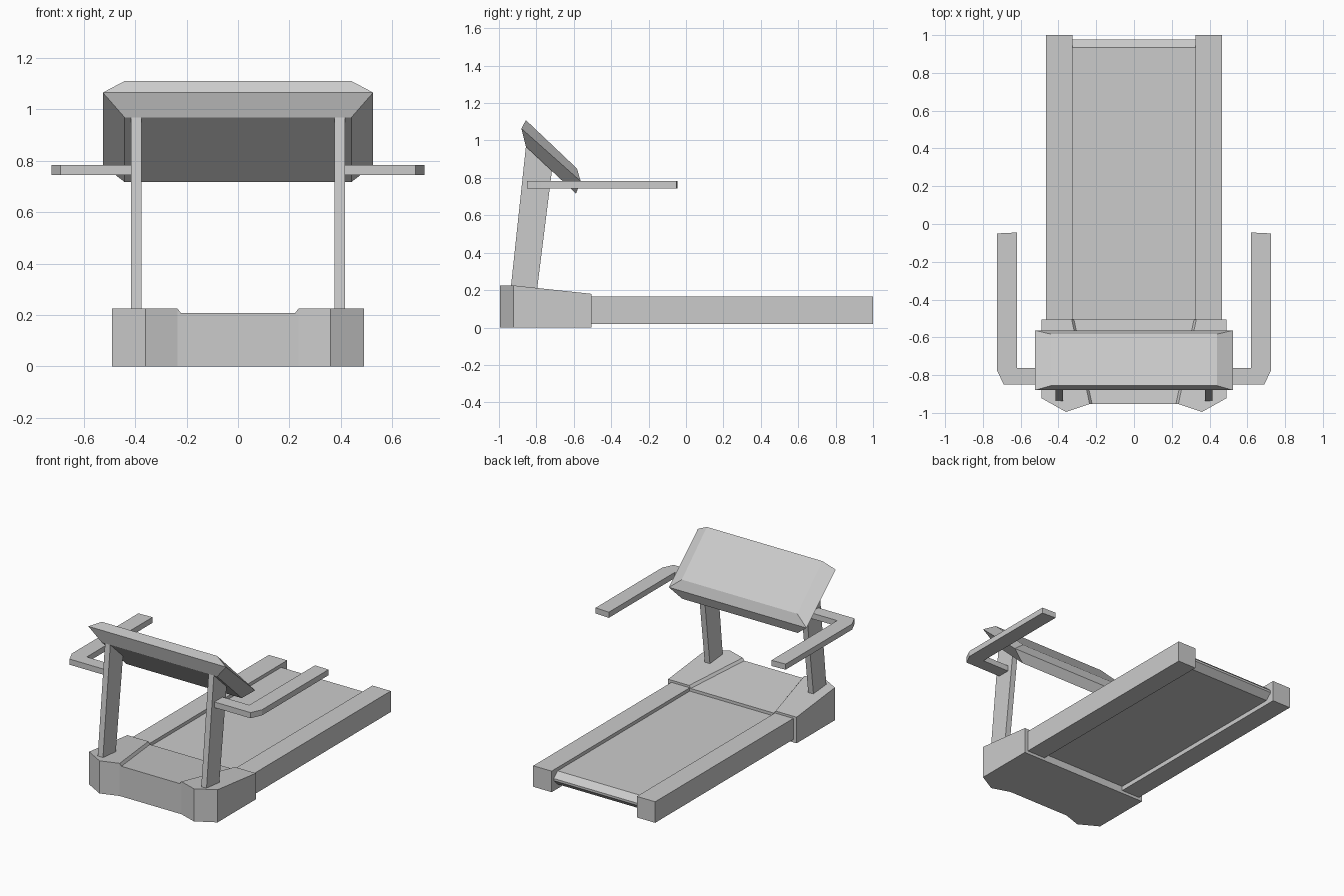
import bpy

if "Cube" in bpy.data.objects:
    bpy.data.objects.remove(bpy.data.objects["Cube"])


def make_mesh(name, verts, faces):
    """Mesh object with consistent outward normals."""
    import bmesh
    me = bpy.data.meshes.new(name)
    me.from_pydata(verts, [], faces)
    bm = bmesh.new()
    bm.from_mesh(me)
    bmesh.ops.recalc_face_normals(bm, faces=bm.faces)
    bm.to_mesh(me)
    bm.free()
    ob = bpy.data.objects.new(name, me)
    bpy.context.scene.collection.objects.link(ob)
    return ob


def loft(name, rings):
    """Join equal-length rings and cap both ends."""
    n = len(rings[0])
    verts = [v for r in rings for v in r]
    faces = [list(range(n)), list(range(len(verts) - n, len(verts)))]
    for k in range(len(rings) - 1):
        for i in range(n):
            j = (i + 1) % n
            faces.append([k * n + i, k * n + j, (k + 1) * n + j, (k + 1) * n + i])
    return make_mesh(name, verts, faces)


def side_profile(name, profile, x0, x1):
    """Extrude a (y, z) profile along x."""
    return loft(name, [[(x, y, z) for y, z in profile] for x in (x0, x1)])


def plan_profile(name, profile, z0, z1):
    """Extrude an (x, y) profile along z."""
    return loft(name, [[(x, y, z) for x, y in profile] for z in (z0, z1)])


# Motor housing: plan outline with raised pods either side of a lower centre
front = [(.49, -.922, .225), (.36, -.995, .225), (.235, -.953, .225), (.222, -.953, .208)]
back = [(.318, -.505, .162), (.33, -.505, .18), (.49, -.505, .18)]
half = back[::-1] + front          # placeholder order: back outer -> back inner, then front
right = front[::-1] + back[::-1]   # front inner -> front outer -> back outer -> back inner
top = right + [(-x, y, z) for x, y, z in right[::-1]]
n = len(top)
bottom = [(x, y, 0) for x, y, z in top]
walls = [[i, (i + 1) % n, n + (i + 1) % n, n + i] for i in range(n)]
pod, step = [1, 2, 3, 4, 5], [0, 1, 5, 6]
flip = lambda f: [n - 1 - i for i in f]
top_faces = [pod, step, flip(pod), flip(step), [0, 6, n - 7, n - 1]]
make_mesh("motor_housing", top + bottom,
          top_faces + walls + [list(range(n, 2 * n))])

# Running belt with a pointed roller end
side_profile("running_belt",
             [(-.505, .142), (.934, .142), (.976, .105), (.976, .09), (.934, .05), (-.505, .05)],
             -.325, .325)

# Console: bevelled slab tilted towards the runner, given as (half width, upper edge, lower edge)
slab = [(.44, (-.856, .967), (-.588, .716)),
        (.525, (-.88, 1.064), (-.563, .782)),
        (.44, (-.856, 1.109), (-.583, .85))]
loft("console", [[(-w, *u), (w, *u), (w, *l), (-w, *l)] for w, u, l in slab])

# Parts repeated on both sides
for s, side in ((-1, "left"), (1, "right")):
    side_profile(side + "_side_rail",
                 [(-.505, .02), (1, .02), (1, .165), (-.505, .165)], s * .325, s * .465)
    side_profile(side + "_upright",
                 [(-.938, .2), (-.798, .19), (-.717, .838), (-.856, .967)], s * .375, s * .415)
    arm = [(.4, -.85), (.69, -.85), (.725, -.775), (.725, -.05), (.62, -.045),
           (.62, -.762), (.4, -.762)]
    plan_profile(side + "_handrail", [(s * x, y) for x, y in arm], .744, .783)
